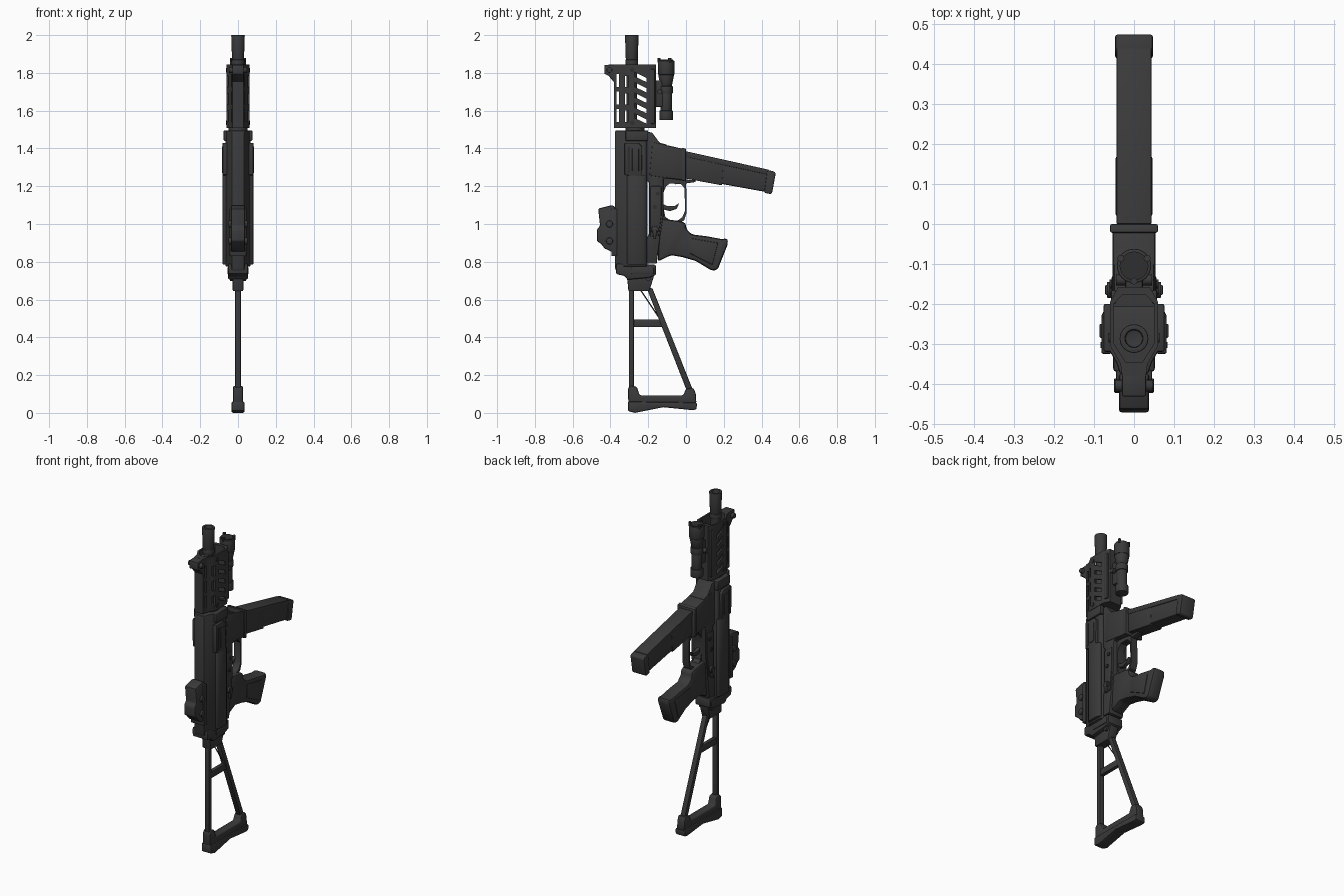
import bpy, bmesh, math
from mathutils import Vector

def material(name, v):
    m = bpy.data.materials.new(name)
    m.diffuse_color = (v, v, v, 1)
    return m

GREY = material("gunmetal_grey", 0.042)
DARK = material("dark_grey", 0.028)
made, cutters = [], []

def finish(name, bm, mat, bevel=0.0, cuts=()):
    bmesh.ops.recalc_face_normals(bm, faces=bm.faces)
    me = bpy.data.meshes.new(name)
    bm.to_mesh(me)
    bm.free()
    ob = bpy.data.objects.new(name, me)
    bpy.context.collection.objects.link(ob)
    me.materials.append(mat)
    for c in cuts:
        b = ob.modifiers.new("cut", 'BOOLEAN')
        b.operation, b.object, b.solver = 'DIFFERENCE', c, 'EXACT'
    if bevel:
        b = ob.modifiers.new("bevel", 'BEVEL')
        b.width, b.segments, b.limit_method, b.angle_limit = bevel, 2, 'ANGLE', math.radians(35)
    made.append(ob)
    return ob

def prism(name, pts, a, b, axis='x', bevel=0.005, mat=GREY, cuts=()):
    """Extrude a (y,z) profile along x, or an (x,y) section along z."""
    bm = bmesh.new()
    co = (lambda p, t: (t, p[0], p[1])) if axis == 'x' else (lambda p, t: (p[0], p[1], t))
    f = bm.faces.new([bm.verts.new(co(p, a)) for p in pts])
    ext = bmesh.ops.extrude_face_region(bm, geom=[f])['geom']
    d = (b - a, 0, 0) if axis == 'x' else (0, 0, b - a)
    bmesh.ops.translate(bm, verts=[v for v in ext if isinstance(v, bmesh.types.BMVert)], vec=d)
    return finish(name, bm, mat, bevel, cuts)

def slab(name, pts, half, **k):
    return prism(name, pts, -half, half, **k)

def rect(y0, y1, z0, z1):
    return [(y0, z0), (y1, z0), (y1, z1), (y0, z1)]

def sym(half):
    return half + [(-x, y) for x, y in reversed(half)]

def rod(name, p, q, r, r2=None, n=24, bevel=0.0, mat=GREY, cuts=()):
    p, q = Vector(p), Vector(q)
    bm = bmesh.new()
    m = (q - p).to_track_quat('Z', 'Y').to_matrix().to_4x4()
    m.translation = (p + q) / 2
    bmesh.ops.create_cone(bm, cap_ends=True, segments=n, radius1=r,
                          radius2=r if r2 is None else r2, depth=(q - p).length, matrix=m)
    return finish(name, bm, mat, bevel, cuts)

def cutter(ob):
    made.remove(ob)
    cutters.append(ob)
    ob.hide_render = True
    return ob

# Barrel and hollow muzzle
bore = cutter(rod("bore_cutter", (0, -0.287, 1.93), (0, -0.287, 2.05), 0.022))
rod("barrel", (0, -0.287, 1.45), (0, -0.287, 1.86), 0.028)
rod("muzzle", (0, -0.287, 1.85), (0, -0.287, 2.0), 0.031, 0.036, bevel=0.003, cuts=[bore])
rod("muzzle_collar", (0, -0.287, 1.84), (0, -0.287, 1.87), 0.034, bevel=0.003)

# Handguard: hollow octagonal shell with slanted side slots and rail gaps
cuts = [cutter(prism("hollow_cutter", sym([(0.02, -0.347), (0.05, -0.3), (0.05, -0.2), (0.03, -0.178)]),
                     1.54, 1.9, axis='z', bevel=0))]
for i in range(5):
    z = 1.785 - i * 0.055
    cuts.append(cutter(slab("slot_cutter", [(-0.272, z + 0.02), (-0.208, z - 0.012),
                                            (-0.208, z - 0.034), (-0.272, z - 0.004)], 0.2, bevel=0)))
for i in range(3):
    z = 1.54 + i * 0.092
    cuts.append(cutter(slab("rail_gap_cutter", rect(-0.367, -0.355, z, z + 0.07), 0.2, bevel=0)))
    cuts.append(cutter(slab("small_slot_cutter", rect(-0.322, -0.305, z, z + 0.06), 0.2, bevel=0)))
prism("handguard", sym([(0.03, -0.38), (0.034, -0.35), (0.06, -0.305), (0.06, -0.195), (0.04, -0.158)]),
      1.508, 1.845, axis='z', bevel=0, cuts=cuts)
for s in (-1, 1):
    prism("handguard_side_rail", rect(-0.2, -0.165, 1.53, 1.82), s * 0.045, s * 0.058)
    for z in (1.535, 1.815):
        rod("handguard_screw", (s * 0.058, -0.285, z), (s * 0.064, -0.285, z), 0.012, n=12, mat=DARK)
rod("barrel_nut", (0, -0.27, 1.47), (0, -0.27, 1.53), 0.05)

# Front sight block
slab("front_sight", [(-0.37, 1.845), (-0.432, 1.842), (-0.432, 1.795), (-0.41, 1.785), (-0.385, 1.755), (-0.37, 1.75)], 0.03)
rod("front_sight_pin", (-0.048, -0.405, 1.815), (0.048, -0.405, 1.815), 0.015, n=16, bevel=0.003)

# Flashlight under the handguard
for z0, z1, r0, r1 in ((1.55, 1.6, .036, .036), (1.595, 1.7, .03, .03), (1.69, 1.73, .035, .035),
                       (1.73, 1.79, .03, .042), (1.79, 1.865, .043, .043)):
    rod("flashlight_section", (0, -0.105, z0), (0, -0.105, z1), r0, r1, bevel=0.003)
rod("flashlight_lens", (0, -0.105, 1.86), (0, -0.105, 1.87), 0.036, mat=DARK)
for i in range(3):
    a = math.radians(30 + 120 * i)
    x, y = 0.038 * math.cos(a), -0.105 + 0.038 * math.sin(a)
    rod("bezel_tooth", (x, y, 1.855), (x, y, 1.88), 0.009, n=8)
slab("flashlight_mount", rect(-0.17, -0.11, 1.62, 1.76), 0.022)
rod("flashlight_clamp_screw", (-0.045, -0.14, 1.7), (0.045, -0.14, 1.7), 0.014, n=12)

# Upper receiver
prism("upper_receiver", sym([(0.035, -0.375), (0.045, -0.345), (0.066, -0.31), (0.066, -0.215), (0.052, -0.205)]),
      0.775, 1.495, axis='z')
slab("top_cover", [(-0.377, 1.49), (-0.345, 1.49), (-0.345, 0.74), (-0.365, 0.74), (-0.377, 0.77)], 0.034)
for s in (-1, 1):
    tube = [(s * x, y) for x, y in ((.055, -.312), (.072, -.312), (.082, -.295), (.082, -.23), (.072, -.21), (.055, -.21))]
    prism("receiver_side_tube", tube, 0.785, 1.26, axis='z')
    prism("side_port_block", [(-0.325, 1.26), (-0.235, 1.245), (-0.232, 1.41), (-0.25, 1.43), (-0.325, 1.43)],
          s * 0.055, s * 0.082)
    prism("port_cover", rect(-0.285, -0.25, 1.28, 1.4), s * 0.078, s * 0.086, bevel=0.002)
    prism("receiver_front_side", rect(-0.32, -0.2, 1.44, 1.495), s * 0.05, s * 0.076)
    prism("port_groove", rect(-0.31, -0.296, 1.27, 1.41), s * 0.08, s * 0.084, bevel=0, mat=DARK)

# Lower receiver with magazine well, leaving a slit behind the upper
slab("lower_receiver", [(-0.25, 1.49), (-0.18, 1.485), (-0.14, 1.43), (-0.1, 1.42), (-0.1, 1.24), (-0.12, 1.24),
                        (-0.12, 1.04), (-0.135, 0.95), (-0.155, 0.79), (-0.25, 0.79), (-0.25, 0.92), (-0.208, 0.92),
                        (-0.196, 0.95), (-0.196, 1.22), (-0.25, 1.26)], 0.05)
slab("magazine_well", [(-0.178, 1.435), (-0.004, 1.395), (-0.004, 1.23), (-0.195, 1.255)], 0.054, bevel=0.008)
slab("magazine_well_lip", [(-0.022, 1.405), (0.0, 1.398), (0.0, 1.225), (-0.022, 1.23)], 0.06)
for s in (-1, 1):
    prism("lower_side_plate", [(-0.19, 1.2), (-0.13, 1.2), (-0.13, 1.05), (-0.145, 0.93), (-0.19, 0.93)],
          s * 0.045, s * 0.056)
    rod("selector_hub", (s * 0.05, -0.165, 0.97), (s * 0.068, -0.165, 0.97), 0.02, bevel=0.003)
    prism("selector_lever", [(-0.178, 0.98), (-0.152, 0.98), (-0.16, 0.92), (-0.172, 0.92)], s * 0.055, s * 0.072, bevel=0.003)
    for y, z in ((-0.165, 1.09), (-0.15, 1.16), (-0.215, 1.46)):
        rod("receiver_pin", (s * 0.05, y, z), (s * 0.061, y, z), 0.011, n=12, mat=DARK)
    prism("takedown_latch", rect(-0.29, -0.17, 0.735, 0.77), s * 0.03, s * 0.056)

# Magazine, angled forward
slab("magazine", [(-0.1, 1.4), (0.465, 1.274), (0.447, 1.165), (-0.1, 1.265)], 0.04, bevel=0.009)
slab("magazine_base", [(0.43, 1.286), (0.467, 1.278), (0.475, 1.268), (0.456, 1.165), (0.447, 1.158), (0.414, 1.166)], 0.047)
slab("magazine_spine", [(0.0, 1.385), (0.44, 1.287), (0.44, 1.26), (0.0, 1.355)], 0.044, bevel=0.003)
slab("magazine_collar", [(0.0, 1.385), (0.2, 1.34), (0.19, 1.205), (0.0, 1.24)], 0.042, bevel=0.004)

# Trigger guard, trigger and magazine catch
hole = cutter(slab("guard_cutter", [(-0.105, 1.2), (-0.085, 1.215), (-0.03, 1.215), (-0.008, 1.19), (-0.005, 1.07),
                                    (-0.02, 1.035), (-0.045, 1.018), (-0.085, 1.018), (-0.11, 1.04), (-0.118, 1.08),
                                    (-0.118, 1.17)], 0.2, bevel=0))
slab("trigger_guard", [(-0.14, 1.25), (0.0, 1.25), (0.004, 1.06), (-0.01, 1.02), (-0.04, 1.0), (-0.14, 1.0)],
     0.022, bevel=0, cuts=[hole])
slab("trigger", [(-0.13, 1.11), (-0.1, 1.095), (-0.06, 1.095), (-0.035, 1.112), (-0.05, 1.08), (-0.085, 1.068), (-0.13, 1.08)],
     0.012, bevel=0.003)
slab("magazine_catch", [(-0.06, 1.245), (0.0, 1.235), (0.05, 1.232), (0.05, 1.222), (0.0, 1.215), (-0.06, 1.21)], 0.018, bevel=0.003)

# Pistol grip
slab("pistol_grip", [(-0.14, 1.03), (-0.03, 1.015), (0.0, 1.005), (0.0, 0.975), (0.03, 0.945), (0.11, 0.935), (0.19, 0.92),
                     (0.222, 0.925), (0.22, 0.89), (0.17, 0.765), (0.155, 0.752), (0.13, 0.757), (0.05, 0.805),
                     (-0.02, 0.825), (-0.08, 0.835), (-0.15, 0.8)], 0.042, bevel=0.02)
for s in (-1, 1):
    prism("grip_panel", [(0.02, 0.925), (0.17, 0.9), (0.14, 0.785), (0.02, 0.845)], s * 0.035, s * 0.046, bevel=0.004)

# Reflex sight on the top cover
slab("sight_body", [(-0.375, 1.09), (-0.39, 1.1), (-0.465, 1.082), (-0.455, 0.99), (-0.472, 0.97), (-0.472, 0.91),
                    (-0.45, 0.895), (-0.43, 0.87), (-0.375, 0.845)], 0.038, bevel=0.008)
slab("sight_base", rect(-0.395, -0.365, 0.83, 1.08), 0.045)
for z in (0.91, 1.0):
    rod("sight_knob", (-0.05, -0.405, z), (0.05, -0.405, z), 0.018, bevel=0.003)

# Stock hinge
slab("rear_cap", [(-0.37, 0.79), (-0.16, 0.785), (-0.158, 0.73), (-0.2, 0.715), (-0.31, 0.705), (-0.325, 0.725), (-0.37, 0.735)],
     0.052, bevel=0.008)
slab("stock_hinge", [(-0.32, 0.74), (-0.165, 0.74), (-0.18, 0.69), (-0.195, 0.645), (-0.305, 0.645), (-0.31, 0.7)], 0.028)
rod("hinge_pin", (-0.042, -0.2, 0.715), (0.042, -0.2, 0.715), 0.016, n=16)

# Triangular skeleton stock
slab("stock_upper_strut", rect(-0.302, -0.276, 0.1, 0.66), 0.016)
slab("stock_lower_strut", [(-0.208, 0.66), (-0.178, 0.66), (0.035, 0.125), (0.005, 0.115)], 0.016)
slab("stock_crossbar", [(-0.28, 0.495), (-0.135, 0.495), (-0.12, 0.455), (-0.28, 0.455)], 0.012, bevel=0.003)
rod("stock_cable", (0, -0.24, 0.65), (0, -0.14, 0.5), 0.003, n=8)
slab("butt_frame", [(-0.308, 0.13), (-0.29, 0.145), (-0.26, 0.138), (-0.245, 0.093), (-0.015, 0.093), (0.0, 0.128),
                    (0.04, 0.132), (0.052, 0.1), (0.055, 0.05), (-0.305, 0.05)], 0.026, bevel=0.008)
slab("butt_pad", [(-0.308, 0.06), (0.058, 0.055), (0.056, 0.018), (0.03, 0.015), (-0.12, 0.03), (-0.22, 0.01), (-0.27, 0.0), (-0.308, 0.01)],
     0.034, bevel=0.008)

# Bake modifiers, remove cutters and shade smooth with sharp edges
bpy.context.view_layer.update()
dg = bpy.context.evaluated_depsgraph_get()
baked = [(ob, bpy.data.meshes.new_from_object(ob.evaluated_get(dg))) for ob in made]
for ob, me in baked:
    ob.modifiers.clear()
    ob.data = me
    me.polygons.foreach_set("use_smooth", [True] * len(me.polygons))
    me.set_sharp_from_angle(angle=math.radians(35))
for c in cutters:
    bpy.data.objects.remove(c)
